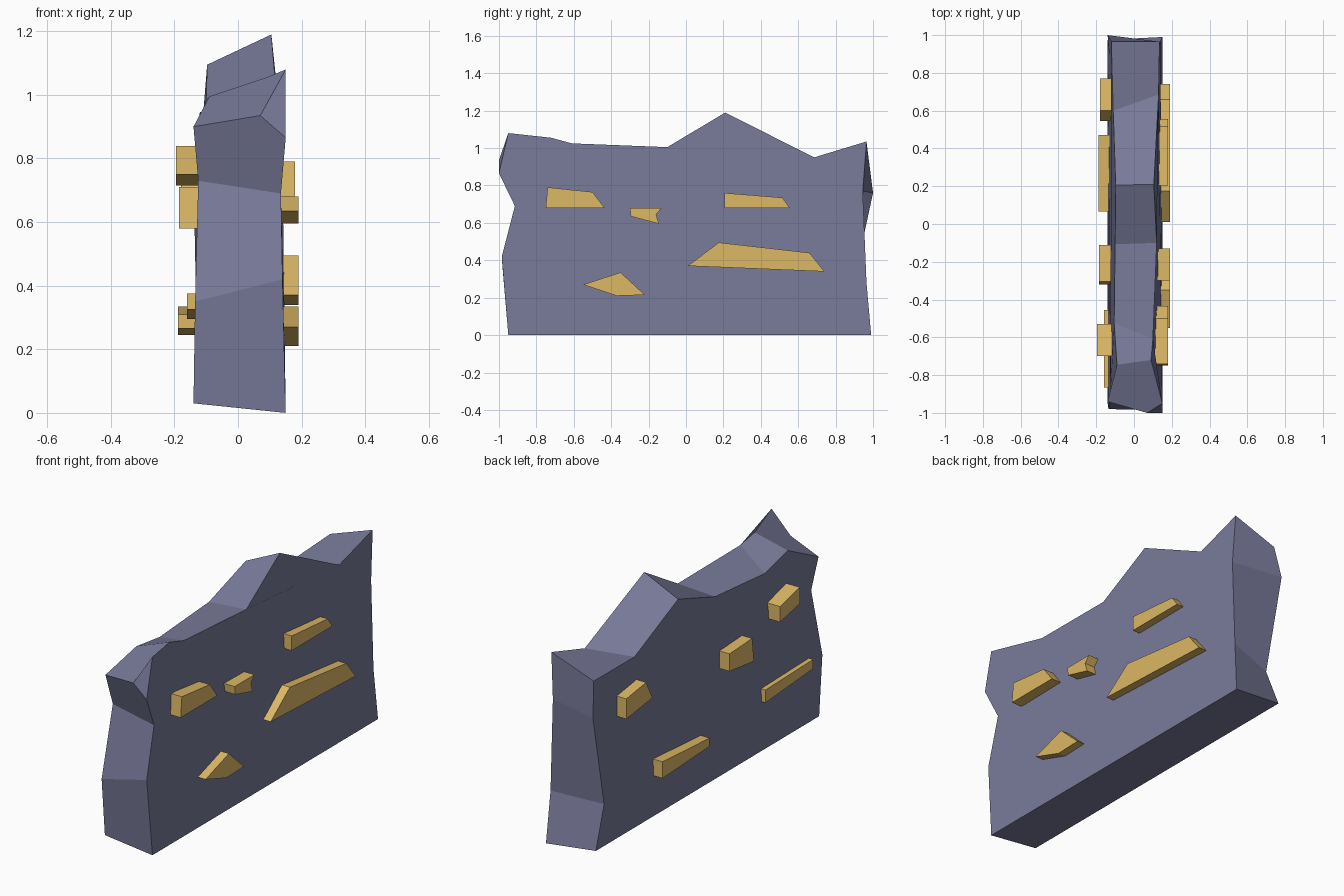
import bpy

def material(name, rgb):
    m = bpy.data.materials.new(name)
    m.diffuse_color = (*rgb, 1)
    return m

slate = material("slate", (0.19, 0.195, 0.32))
gold = material("gold", (0.72, 0.48, 0.13))

def add_mesh(name, verts, faces, mat):
    me = bpy.data.meshes.new(name)
    me.from_pydata(verts, [], faces)
    me.materials.append(mat)
    ob = bpy.data.objects.new(name, me)
    bpy.context.collection.objects.link(ob)
    return ob

# Wall slab: matching outlines (x, y, z) of both sides, front bottom, up, over the top, down the back
right = [(0.15, -0.95, 0), (0.14, -0.985, 0.42), (0.135, -0.915, 0.69),
         (0.15, -0.95, 1.08), (0.09, -0.72, 1.055), (0.10, -0.61, 1.025),
         (0.12, -0.10, 1.005), (0.105, 0.21, 1.19), (0.13, 0.685, 0.95),
         (0.135, 0.965, 1.035), (0.14, 0.945, 0.77), (0.14, 0.965, 0.28), (0.15, 0.99, 0)]
left = [(-0.14, -0.945, 0.03), (-0.135, -0.98, 0.35), (-0.125, -0.898, 0.73),
        (-0.14, -0.94, 0.90), (-0.09, -0.745, 0.995), (-0.105, -0.525, 0.957),
        (-0.10, -0.107, 0.99), (-0.097, 0.206, 1.095), (-0.11, 0.60, 0.935),
        (-0.12, 0.965, 0.945), (-0.14, 1.0, 0.76), (-0.13, 0.89, 0.25), (-0.14, 0.975, 0.03)]
n = len(right)
chip_low, chip_mid = 2 * n, 2 * n + 1      # chipped upper front corner
chip = [(0.15, -1.0, 0.865), (0.07, -1.0, 0.935)]
faces = [(i, (i + 1) % n, n + (i + 1) % n, n + i) for i in range(n) if i not in (2, 3)]
faces += [(2, chip_low, chip_mid, n + 3, n + 2),
          (chip_low, 3, chip_mid),
          (n + 3, chip_mid, 3, 4, n + 4),
          tuple([0, 1, 2, chip_low] + list(range(3, n)))[::-1],
          tuple(range(n, 2 * n))]
add_mesh("wall", right + left + chip, faces, slate)

# Stones: (y, z) outlines pushed out of each side to the given x
stones = [
    (0.18, [(-0.75, 0.68), (-0.74, 0.79), (-0.50, 0.765), (-0.435, 0.68)]),
    (0.19, [(-0.30, 0.68), (-0.295, 0.635), (-0.145, 0.595), (-0.16, 0.645), (-0.13, 0.68)]),
    (0.18, [(0.205, 0.68), (0.205, 0.76), (0.515, 0.735), (0.555, 0.68)]),
    (0.19, [(0.01, 0.37), (0.175, 0.495), (0.66, 0.44), (0.74, 0.34)]),
    (0.19, [(-0.55, 0.27), (-0.35, 0.335), (-0.22, 0.215), (-0.37, 0.21)]),
    (-0.195, [(-0.53, 0.80), (-0.70, 0.84), (-0.70, 0.75), (-0.53, 0.715)]),
    (-0.185, [(-0.11, 0.70), (-0.305, 0.71), (-0.32, 0.58), (-0.11, 0.605)]),
    (-0.18, [(0.77, 0.79), (0.60, 0.815), (0.545, 0.71), (0.77, 0.68)]),
    (-0.188, [(0.47, 0.335), (0.065, 0.31), (0.065, 0.265), (0.47, 0.245)]),
    (-0.16, [(-0.455, 0.365), (-0.865, 0.375), (-0.865, 0.325), (-0.455, 0.295)]),
]
for x, outline in stones:
    k = len(outline)
    base = 0.09 if x > 0 else -0.09
    verts = [(base, y, z) for y, z in outline] + [(x, y, z) for y, z in outline]
    fs = [(i, (i + 1) % k, k + (i + 1) % k, k + i) for i in range(k)]
    fs += [tuple(range(k))[::-1], tuple(range(k, 2 * k))]
    add_mesh("stone", verts, fs, gold)

# Consistent outward normals
import bmesh
for ob in bpy.context.collection.objects:
    bm = bmesh.new()
    bm.from_mesh(ob.data)
    bmesh.ops.recalc_face_normals(bm, faces=bm.faces)
    bm.to_mesh(ob.data)
    bm.free()
